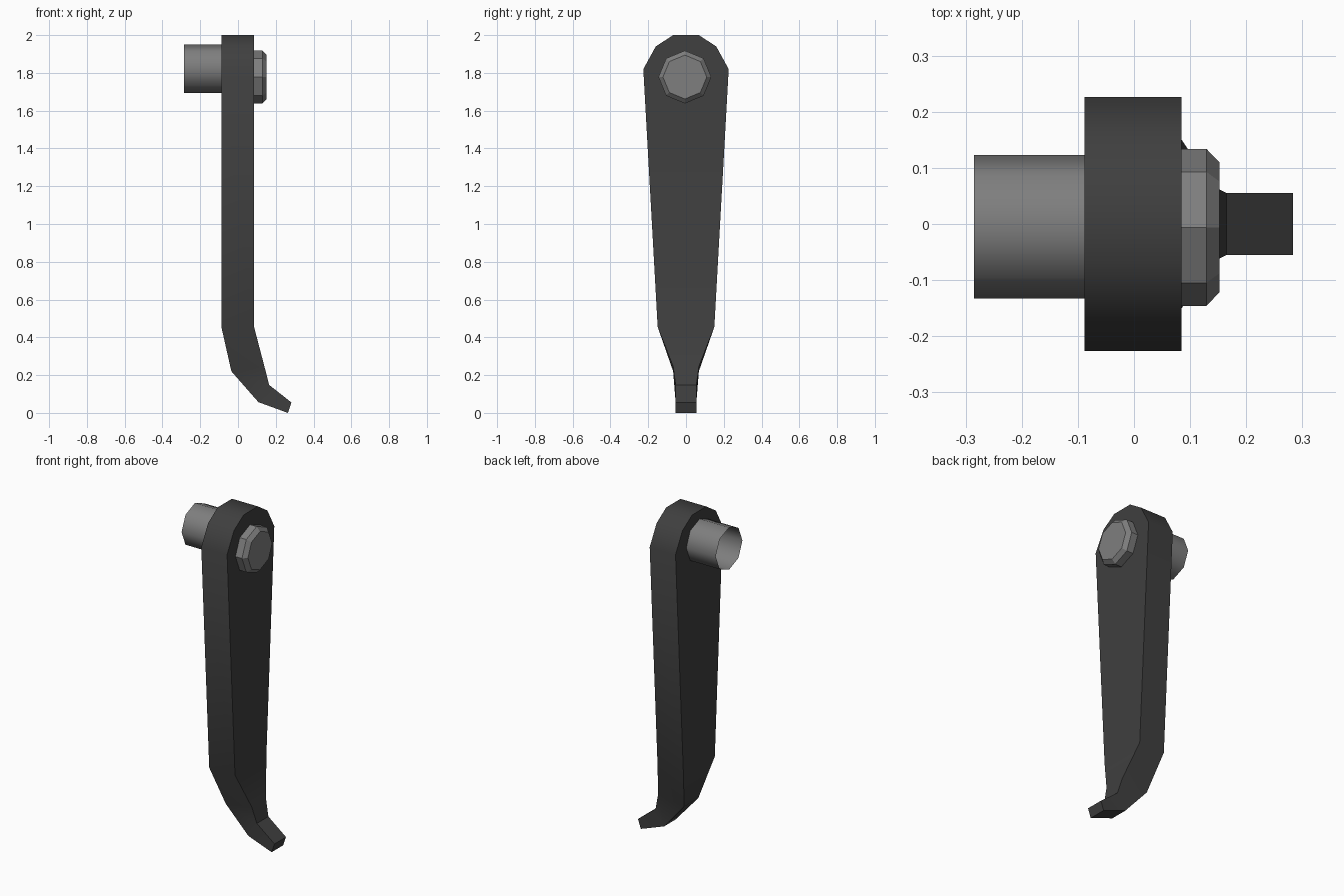
import bpy, bmesh, math

if "Cube" in bpy.data.objects:
    bpy.data.objects.remove(bpy.data.objects["Cube"])


def material(name, rgb):
    m = bpy.data.materials.new(name)
    m.diffuse_color = (*rgb, 1)
    m.use_nodes = True
    m.node_tree.nodes["Principled BSDF"].inputs["Base Color"].default_value = m.diffuse_color
    return m


dark = material("dark grey", (0.05, 0.05, 0.05))
steel = material("steel grey", (0.21, 0.21, 0.21))


def finish(name, bm, mat, angle=None):
    bmesh.ops.recalc_face_normals(bm, faces=bm.faces)
    me = bpy.data.meshes.new(name)
    bm.to_mesh(me)
    bm.free()
    me.materials.append(mat)
    ob = bpy.data.objects.new(name, me)
    bpy.context.collection.objects.link(ob)
    if angle:
        bpy.context.view_layer.objects.active = ob
        ob.select_set(True)
        bpy.ops.object.shade_smooth_by_angle(angle=math.radians(angle))
        ob.select_set(False)
    return ob


def loft(rings, cap_start, cap_end):
    """Bridge rings of points, with optional end caps."""
    bm = bmesh.new()
    loops = [[bm.verts.new(p) for p in ring] for ring in rings]
    for a, b in zip(loops, loops[1:]):
        for i in range(len(a)):
            j = (i + 1) % len(a)
            bm.faces.new((a[i], a[j], b[j], b[i]))
    if cap_start:
        bm.faces.new(loops[0])
    if cap_end:
        bm.faces.new(loops[-1])
    return bm


def octagon(x, r, y, z):
    return [(x, y + r * math.cos(k * math.pi / 4), z + r * math.sin(k * math.pi / 4))
            for k in range(8)]


# Lever arm: (left x, left z, right x, right z, half width) down its length
sections = [
    (-0.088, 2.0, 0.085, 2.0, 0.068),
    (-0.088, 1.94, 0.085, 1.94, 0.16),
    (-0.088, 1.82, 0.085, 1.82, 0.226),
    (-0.088, 0.455, 0.085, 0.455, 0.15),
    (-0.035, 0.22, 0.14, 0.245, 0.068),
    (0.108, 0.057, 0.165, 0.148, 0.055),
    (0.264, 0.0, 0.283, 0.055, 0.055),
]
rings = [[(xl, -w, zl), (xr, -w, zr), (xr, w, zr), (xl, w, zl)]
         for xl, zl, xr, zr, w in sections]
finish("lever_arm", loft(rings, True, True), dark, 35)

# Hollow pivot sleeve, open at its outer end
sleeve = [octagon(x, 0.128, -0.005, 1.822) for x in (-0.285, -0.085)]
finish("pivot_sleeve", loft(sleeve, False, False), steel, 60)

# Faceted bolt head with a bevelled rim
head = [octagon(x, r, -0.006, 1.778)
        for x, r in ((0.08, 0.14), (0.129, 0.14), (0.152, 0.116))]
finish("bolt_head", loft(head, True, True), steel)
